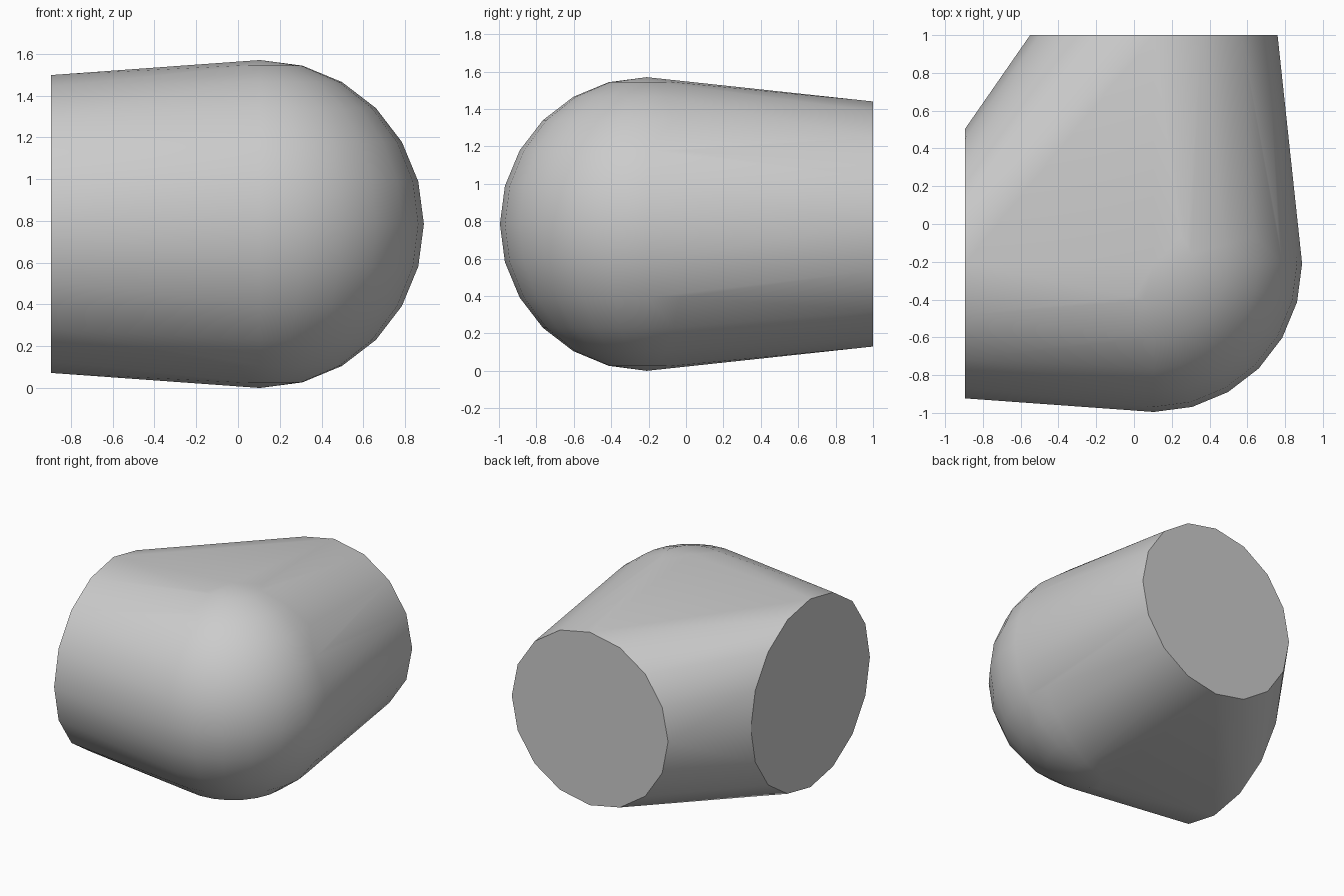
import bpy
import bmesh
import math
from mathutils import Matrix, Vector

cube = bpy.data.objects.get("Cube")
if cube:
    bpy.data.objects.remove(cube, do_unlink=True)

# Plain grey material
grey = bpy.data.materials.new("plain grey")
grey.use_nodes = True
colour = (0.6, 0.6, 0.6, 1)
grey.diffuse_color = colour
grey.node_tree.nodes["Principled BSDF"].inputs["Base Color"].default_value = colour

CENTRE = Vector((0.105, -0.21, 0.785))
bm = bmesh.new()


def add_rim(offset, radius, rotation):
    """Round open end of one arm, facing along its offset."""
    place = Matrix.Translation(CENTRE + Vector(offset)) @ rotation
    bmesh.ops.create_circle(bm, segments=16, radius=radius, matrix=place)


# Ball at the corner of the elbow
bmesh.ops.create_uvsphere(bm, u_segments=24, v_segments=12, radius=0.785,
                          matrix=Matrix.Translation(CENTRE))

# Side arm and back arm, each tapering to a flat round end
add_rim((-1.0, 0, 0), 0.713, Matrix.Rotation(math.pi / 2, 4, 'Y'))
add_rim((0, 1.21, 0), 0.655, Matrix.Rotation(math.pi / 2, 4, 'X'))

# Wrap the ball and both ends in one skin
hull = bmesh.ops.convex_hull(bm, input=bm.verts[:])
unused = {g for g in hull["geom_interior"] + hull["geom_unused"]
          if isinstance(g, bmesh.types.BMVert)}
bmesh.ops.delete(bm, geom=list(unused), context='VERTS')
skin = {f for f in hull["geom"] if isinstance(f, bmesh.types.BMFace) and f.is_valid}
bmesh.ops.delete(bm, geom=[f for f in bm.faces if f not in skin], context='FACES')
bmesh.ops.dissolve_limit(bm, angle_limit=math.radians(0.5),
                         verts=bm.verts[:], edges=bm.edges[:])
bmesh.ops.recalc_face_normals(bm, faces=bm.faces[:])

mesh = bpy.data.meshes.new("elbow_body")
bm.to_mesh(mesh)
bm.free()
mesh.materials.append(grey)
body = bpy.data.objects.new("elbow_body", mesh)
bpy.context.collection.objects.link(body)

# Smooth skin with crisp end rims
bpy.ops.object.select_all(action='DESELECT')
body.select_set(True)
bpy.context.view_layer.objects.active = body
bpy.ops.object.shade_smooth_by_angle(angle=math.radians(35))
